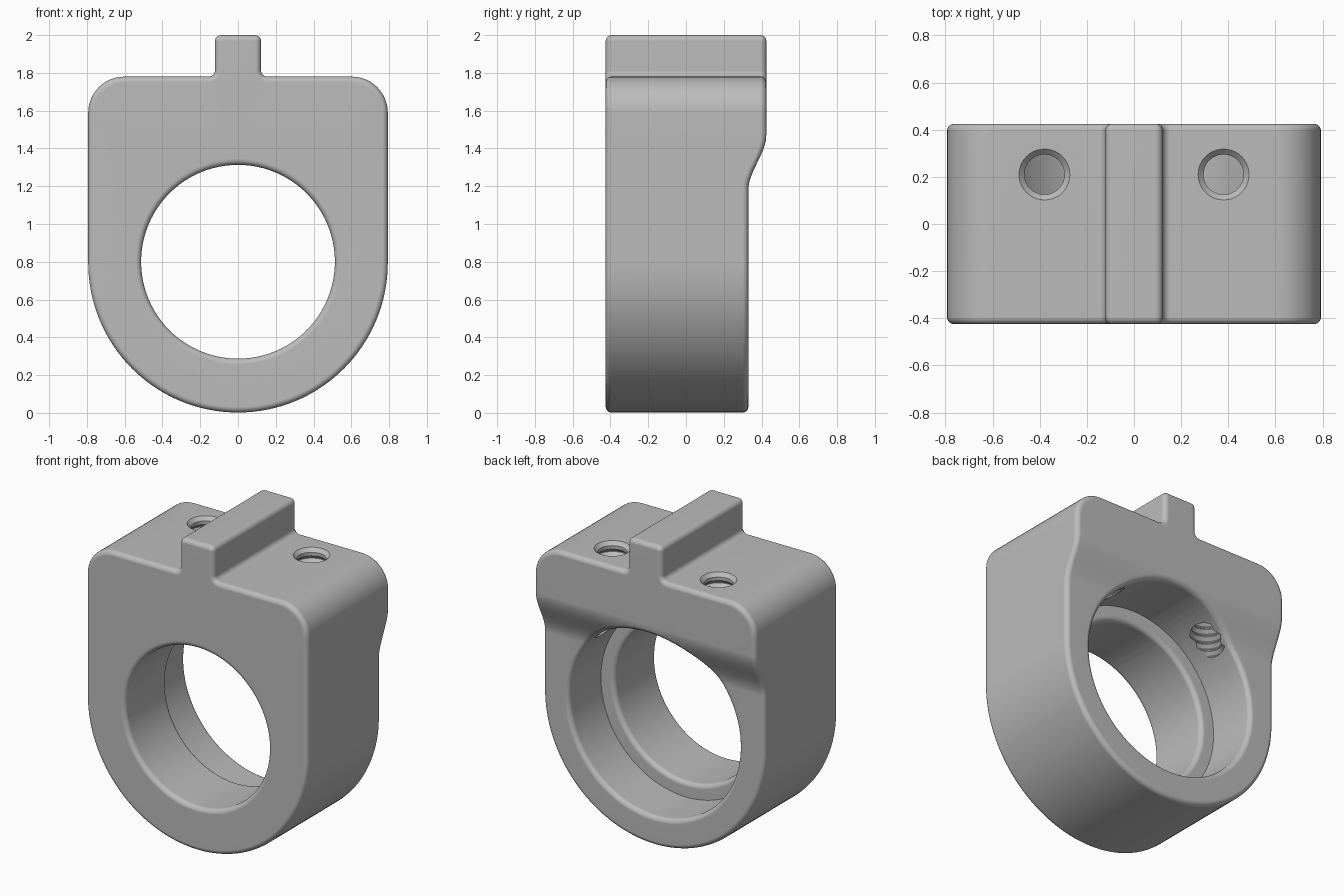
import bpy, bmesh
from math import pi, sin, cos, radians

cube = bpy.data.objects.get("Cube")
if cube:
    bpy.data.objects.remove(cube)

HALF_DEPTH, FILLET, STEPS = 0.425, 0.03, 6
RADIUS, CENTRE_Z, SHOULDER_Z = 0.793, 0.795, 1.78
BORE, COUNTERBORE = 0.513, 0.61

grey = bpy.data.materials.new("matte grey")
grey.use_nodes = True
grey.diffuse_color = (0.5, 0.5, 0.5, 1)
grey.node_tree.nodes["Principled BSDF"].inputs["Base Color"].default_value = (0.5, 0.5, 0.5, 1)


def outline(inset, y):
    """Block outline as a chain of arcs, pulled inwards by inset."""
    half, small, corner = 0.122, 0.032, 0.19
    # centre x, centre z, radius, start and end angle, steps, convex
    arcs = [(RADIUS - corner, SHOULDER_Z - corner, corner, 0, 90, 12, True),
            (half + small, SHOULDER_Z + small, small, 270, 180, 6, False),
            (half - small, 2 - small, small, 0, 90, 6, True)]
    right = []
    for cx, cz, r, a0, a1, n, convex in arcs:
        r += -inset if convex else inset
        for i in range(n + 1):
            a = radians(a0 + (a1 - a0) * i / n)
            right.append((cx + r * cos(a), y, cz + r * sin(a)))
    left = [(-x, yy, z) for x, yy, z in reversed(right)]
    r = RADIUS - inset
    bottom = [(r * cos(pi + pi * i / 64), y, CENTRE_Z + r * sin(pi + pi * i / 64))
              for i in range(65)]
    return right + left + bottom


def circle(r, y, n=96):
    return [(r * cos(2 * pi * i / n), y, 0.8 + r * sin(2 * pi * i / n)) for i in range(n)]


def quarter(size=FILLET):
    """Offsets of a rounded edge: (distance from wall, distance from face)."""
    return [(size * (1 - sin(pi / 2 * i / STEPS)), size * (1 - cos(pi / 2 * i / STEPS)))
            for i in range(STEPS + 1)]


def loft(bm, rings):
    """Skin a list of rings and return their vertices."""
    loops = [[bm.verts.new(p) for p in ring] for ring in rings]
    for a, b in zip(loops, loops[1:]):
        for i in range(len(a)):
            j = (i + 1) % len(a)
            bm.faces.new((a[i], a[j], b[j], b[i]))
    return loops


def loop_edges(bm, loop):
    return [bm.edges.get((loop[i - 1], loop[i])) for i in range(len(loop))]


def make_object(name, bm):
    bmesh.ops.recalc_face_normals(bm, faces=bm.faces)
    mesh = bpy.data.meshes.new(name)
    bm.to_mesh(mesh)
    bm.free()
    mesh.materials.append(grey)
    obj = bpy.data.objects.new(name, mesh)
    bpy.context.collection.objects.link(obj)
    return obj


# Clamp body: rounded outer skin, stepped bore, flat caps
bm = bmesh.new()
front, back = quarter(), quarter()[::-1]
outer = loft(bm, [outline(d, -HALF_DEPTH + e) for d, e in front]
             + [outline(d, HALF_DEPTH - e) for d, e in back])
inner = loft(bm, [circle(BORE + d, -HALF_DEPTH + e) for d, e in front]
             + [circle(BORE + d, -e) for d, e in back]
             + [circle(COUNTERBORE, 0)]
             + [circle(COUNTERBORE + d, HALF_DEPTH - e) for d, e in back])
for end in (0, -1):
    bmesh.ops.triangle_fill(bm, use_beauty=True,
                            edges=loop_edges(bm, outer[end]) + loop_edges(bm, inner[end]))

# Step the lower back forward along a smooth S curve
LOW, HIGH, STEP = 1.18, 1.47, 0.095
for i in range(17):
    z = LOW + (HIGH - LOW) * i / 16
    bmesh.ops.bisect_plane(bm, geom=bm.verts[:] + bm.edges[:] + bm.faces[:],
                           plane_co=(0, 0, z), plane_no=(0, 0, 1))
for v in bm.verts:
    if v.co.y > 0.2:
        t = min(max((v.co.z - LOW) / (HIGH - LOW), 0), 1)
        v.co.y -= STEP * (1 - t * t * (3 - 2 * t))
body = make_object("clamp_body", bm)

# Threaded screw holes, cut from the top down into the bore
MINOR, MAJOR, PITCH = 0.085, 0.106, 0.05
profile = [(MAJOR + 0.022, SHOULDER_Z + 0.02), (MINOR, SHOULDER_Z - 0.023)]
for k in range(11):
    z = SHOULDER_Z - 0.045 - k * PITCH
    profile += [(MINOR, z), (MAJOR, z - 0.4 * PITCH),
                (MAJOR, z - 0.5 * PITCH), (MINOR, z - 0.9 * PITCH)]
profile.append((MINOR, 1.0))

for side, x in (("left", 0.38), ("right", -0.38)):
    bm = bmesh.new()
    rings = loft(bm, [[(x + r * cos(2 * pi * i / 40), 0.21 + r * sin(2 * pi * i / 40), z)
                       for i in range(40)] for r, z in profile])
    bm.faces.new(rings[0])
    bm.faces.new(rings[-1])
    cutter = make_object(side + "_screw_hole_cutter", bm)
    cutter.hide_render = True
    cut = body.modifiers.new(side + " screw hole", 'BOOLEAN')
    cut.operation, cut.solver, cut.object = 'DIFFERENCE', 'EXACT', cutter
    bpy.context.view_layer.objects.active = body
    bpy.ops.object.modifier_apply(modifier=cut.name)
    bpy.data.objects.remove(cutter)

# Smooth shading with crisp edges and flat caps
bpy.ops.object.select_all(action='DESELECT')
body.select_set(True)
bpy.context.view_layer.objects.active = body
bpy.ops.object.shade_smooth_by_angle(angle=radians(32))
normals = body.modifiers.new("flat caps", 'WEIGHTED_NORMAL')
normals.keep_sharp = True
